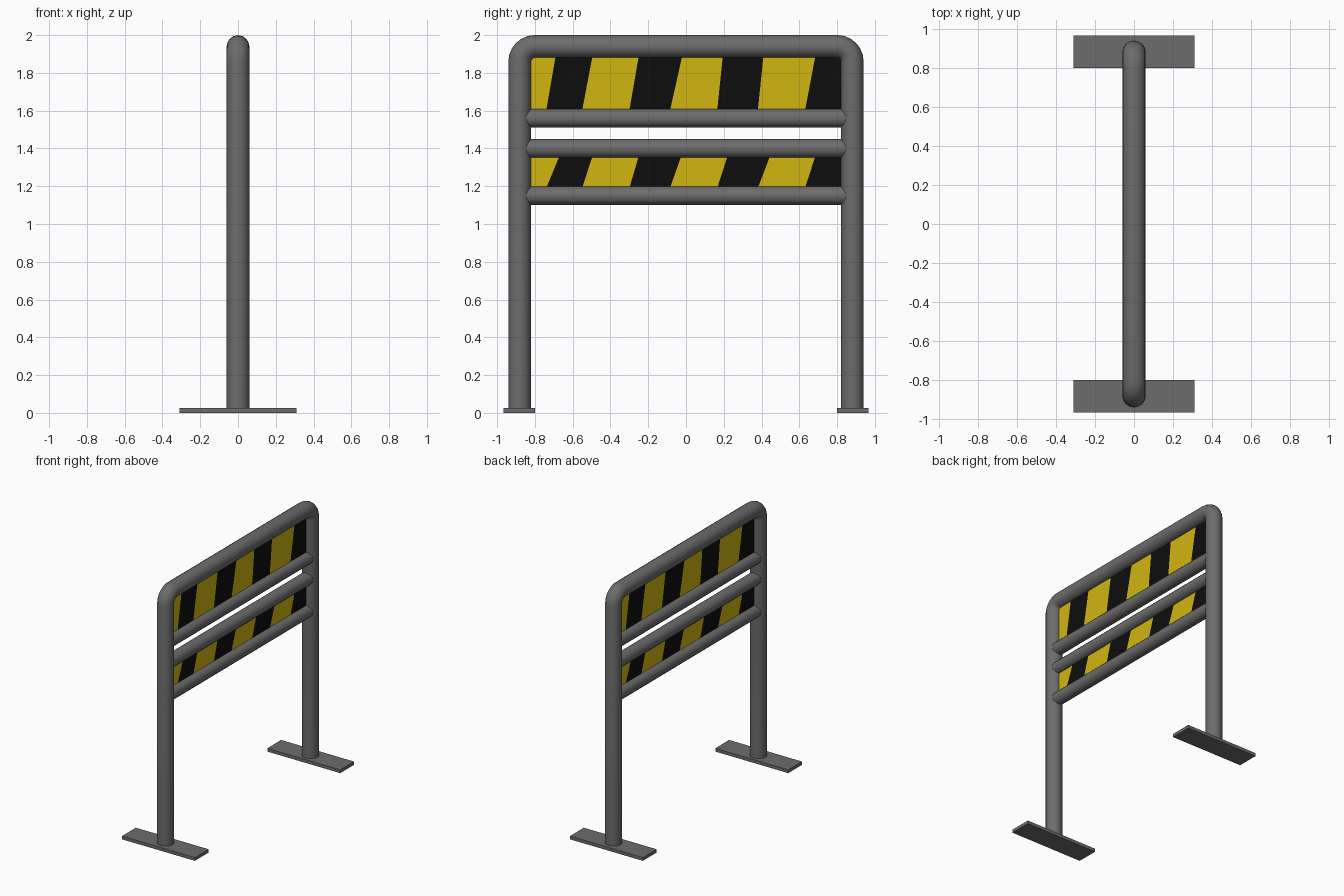
import bpy, bmesh, math
from mathutils import Vector

if "Cube" in bpy.data.objects:
    bpy.data.objects.remove(bpy.data.objects["Cube"])


def material(name, rgb):
    m = bpy.data.materials.new(name)
    m.diffuse_color = (*rgb, 1)
    m.use_nodes = True
    m.node_tree.nodes["Principled BSDF"].inputs["Base Color"].default_value = m.diffuse_color
    return m


GREY = material("grey_metal", (0.15, 0.15, 0.15))
YELLOW = material("warning_yellow", (0.64, 0.46, 0.005))
BLACK = material("warning_black", (0.004, 0.004, 0.004))


def add_object(name, bm, mats, smooth=False):
    bmesh.ops.recalc_face_normals(bm, faces=bm.faces)
    me = bpy.data.meshes.new(name)
    bm.to_mesh(me)
    bm.free()
    for m in mats:
        me.materials.append(m)
    ob = bpy.data.objects.new(name, me)
    bpy.context.collection.objects.link(ob)
    if smooth:
        bpy.ops.object.select_all(action='DESELECT')
        ob.select_set(True)
        bpy.context.view_layer.objects.active = ob
        bpy.ops.object.shade_smooth_by_angle(angle=math.radians(50))
    return ob


def tube(name, path, radius, sides):
    """Sweep a ring along a path of (y, z) points lying in the x = 0 plane."""
    bm = bmesh.new()
    pts = [Vector((0, y, z)) for y, z in path]
    rings = []
    for i, p in enumerate(pts):
        before = (p - pts[i - 1]).normalized() if i else None
        after = (pts[i + 1] - p).normalized() if i < len(pts) - 1 else None
        a, b = before or after, after or before
        t = (a + b).normalized()
        n = Vector((0, -t.z, t.y)) / t.dot(a)   # mitre keeps the radius even
        ring = []
        for k in range(sides):
            ang = 2 * math.pi * k / sides
            ring.append(bm.verts.new(p + radius * (n * math.cos(ang) + Vector((math.sin(ang), 0, 0)))))
        rings.append(ring)
    for r0, r1 in zip(rings, rings[1:]):
        for k in range(sides):
            j = (k + 1) % sides
            bm.faces.new((r0[k], r0[j], r1[j], r1[k]))
    bm.faces.new(rings[0])
    bm.faces.new(rings[-1])
    return add_object(name, bm, [GREY], True)


# Bent outer frame: two posts joined by the top rail
R_BEND = 0.08
corner = [(0.88 - R_BEND + R_BEND * math.cos(a), 1.94 - R_BEND + R_BEND * math.sin(a))
          for a in (math.pi / 2 * i / 6 for i in range(7))]
half = [(0.88, 0.02)] + corner
tube("outer_frame", half + [(-y, z) for y, z in reversed(half)], 0.06, 16)

# Cross rails
for label, z in (("upper", 1.56), ("middle", 1.40), ("lower", 1.15)):
    tube(label + "_rail", [(-0.86, z), (0.86, z)], 0.05, 12)

# Foot plates
for label, s in (("front", -1), ("back", 1)):
    bm = bmesh.new()
    bmesh.ops.create_cube(bm, size=1)
    for v in bm.verts:
        v.co = Vector((v.co.x * 0.62, v.co.y * 0.168 + s * 0.883, v.co.z * 0.025 + 0.0125))
    add_object(label + "_foot_plate", bm, [GREY])


def striped_side(name, z0, z1, bottom, top, side):
    """Thin sheet of leaning stripes; the far side is the near one turned half round."""
    bm = bmesh.new()
    lo = [-0.83] + bottom + [0.83]
    hi = [-0.83] + top + [0.83]
    low = [bm.verts.new((side * 0.004, side * y, z0)) for y in lo]
    high = [bm.verts.new((side * 0.004, side * y, z1)) for y in hi]
    for i in range(len(lo) - 1):
        f = bm.faces.new((low[i], low[i + 1], high[i + 1], high[i]))
        f.material_index = i % 2
    ob = add_object(name, bm, [YELLOW, BLACK])
    if ob.data.polygons[0].normal.x * side < 0:
        ob.data.flip_normals()


# Warning panels, striped on both sides
BOTTOM = [-0.74, -0.55, -0.30, -0.085, 0.165, 0.38, 0.63]
for label, side in (("right", 1), ("left", -1)):
    striped_side("upper_panel_" + label, 1.60, 1.89, BOTTOM,
                 [-0.69, -0.495, -0.25, -0.02, 0.195, 0.41, 0.685], side)
    striped_side("lower_panel_" + label, 1.19, 1.36, BOTTOM,
                 [-0.67, -0.495, -0.25, -0.025, 0.22, 0.445, 0.685], side)
